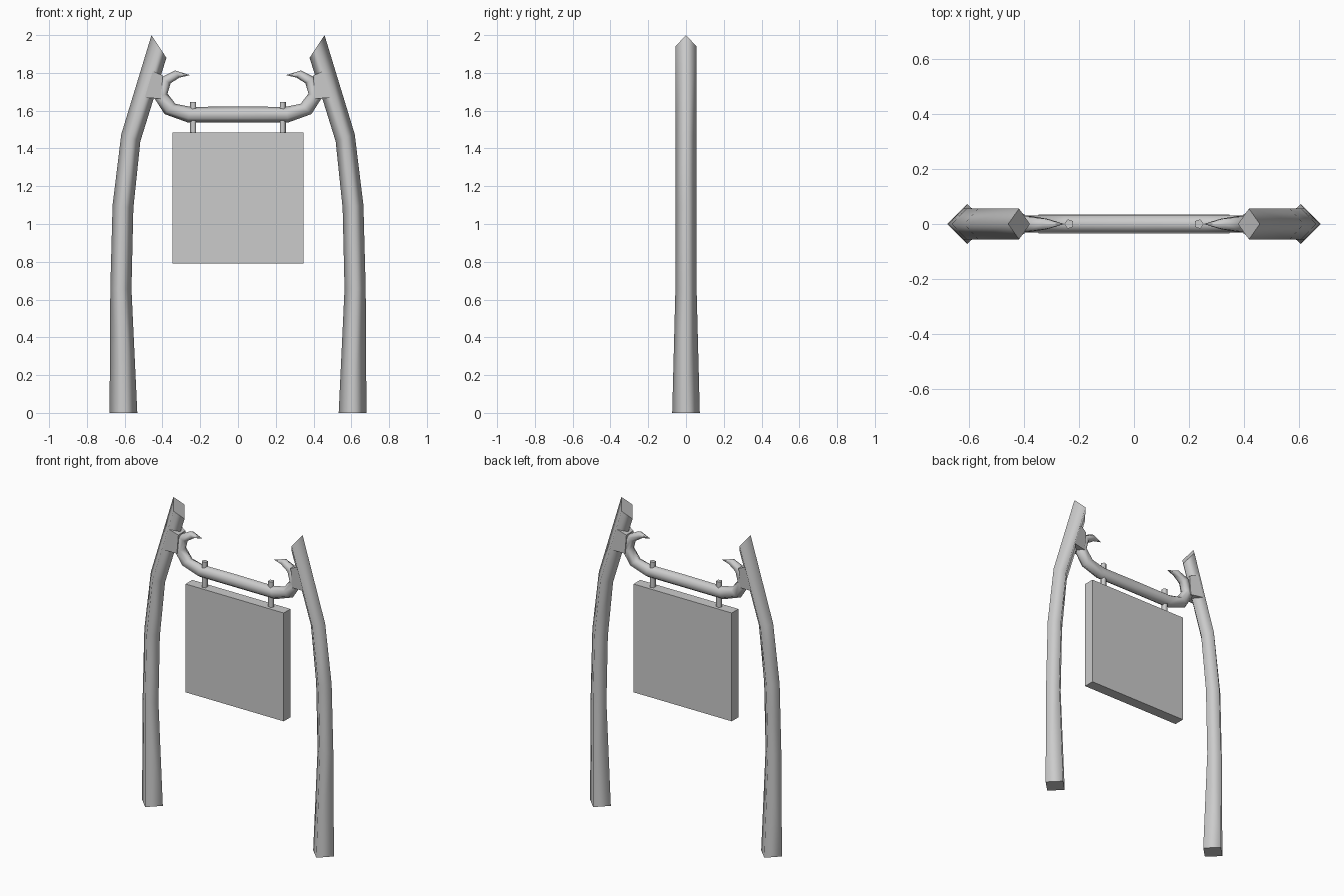
import bpy
import bmesh
from math import cos, sin, tau

cube = bpy.data.objects.get("Cube")
if cube:
    bpy.data.objects.remove(cube)

# One plain grey for everything
grey = bpy.data.materials.new("plain grey")
grey.use_nodes = True
GREY = (0.6, 0.6, 0.6, 1)
grey.diffuse_color = GREY
grey.node_tree.nodes["Principled BSDF"].inputs["Base Color"].default_value = GREY


def finish(name, bm, mirror=True):
    bmesh.ops.recalc_face_normals(bm, faces=bm.faces)
    mesh = bpy.data.meshes.new(name)
    bm.to_mesh(mesh)
    bm.free()
    mesh.materials.append(grey)
    obj = bpy.data.objects.new(name, mesh)
    bpy.context.collection.objects.link(obj)
    if mirror:
        obj.modifiers.new("Mirror", "MIRROR")
    return obj


def tube(name, rings, sides, cap_start=True):
    """Skin rings given as (outer x, outer z, inner x, inner z, half depth)."""
    bm = bmesh.new()
    loops = []
    for ox, oz, ix, iz, depth in rings:
        cx, cz, dx, dz = (ox + ix) / 2, (oz + iz) / 2, (ox - ix) / 2, (oz - iz) / 2
        angles = [tau * k / sides for k in range(sides)]
        loops.append([bm.verts.new((cx + dx * cos(a), depth * sin(a), cz + dz * cos(a)))
                      for a in angles])
    for low, high in zip(loops, loops[1:]):
        for k in range(sides):
            n = (k + 1) % sides
            face = bm.faces.new((low[k], low[n], high[n], high[k]))
            face.smooth = True
    if cap_start:
        bm.faces.new(loops[0])
    bm.faces.new(loops[-1])
    # keep the cap rims crisp
    for edge in bm.edges:
        edge.smooth = all(f.smooth for f in edge.link_faces)
    return finish(name, bm)


# Curved posts with a diamond section and slanted tips
tube("posts", [
    (-0.68, 0, -0.533, 0, 0.073),
    (-0.676, 0.66, -0.564, 0.655, 0.056),
    (-0.664, 1.1, -0.554, 1.083, 0.056),
    (-0.618, 1.475, -0.517, 1.438, 0.056),
    (-0.458, 2.0, -0.379, 1.88, 0.056),
], 4)

# Hexagonal crossbar sweeping up into hooked ends
tube("crossbar", [
    (0, 1.538, 0, 1.622, 0.036),
    (-0.267, 1.538, -0.25, 1.62, 0.036),
    (-0.389, 1.582, -0.331, 1.636, 0.036),
    (-0.442, 1.665, -0.373, 1.69, 0.036),
    (-0.41, 1.775, -0.357, 1.745, 0.032),
    (-0.334, 1.813, -0.31, 1.775, 0.022),
    (-0.257, 1.789, -0.257, 1.787, 0.001),
], 6, cap_start=False)

# Tapered collars joining the crossbar to the posts
bm = bmesh.new()
outline = [(-0.5, 1.67, 0.049), (-0.408, 1.663, 0.036),
           (-0.398, 1.785, 0.036), (-0.45, 1.81, 0.049)]
front = [bm.verts.new((x, -y, z)) for x, z, y in outline]
back = [bm.verts.new((x, y, z)) for x, z, y in outline]
bm.faces.new(front)
bm.faces.new(back[::-1])
for k in range(4):
    n = (k + 1) % 4
    bm.faces.new((front[k], back[k], back[n], front[n]))
finish("collars", bm)

# Five-sided hanger pegs
tube("hanger_pegs", [(-0.254, z, -0.218, z, 0.018) for z in (1.475, 1.647)], 5)

# Hanging sign panel
bm = bmesh.new()
bmesh.ops.create_cube(bm, size=1)
for v in bm.verts:
    v.co = (v.co.x * 0.696, v.co.y * 0.068, 1.137 + v.co.z * 0.694)
finish("sign_panel", bm, mirror=False)
